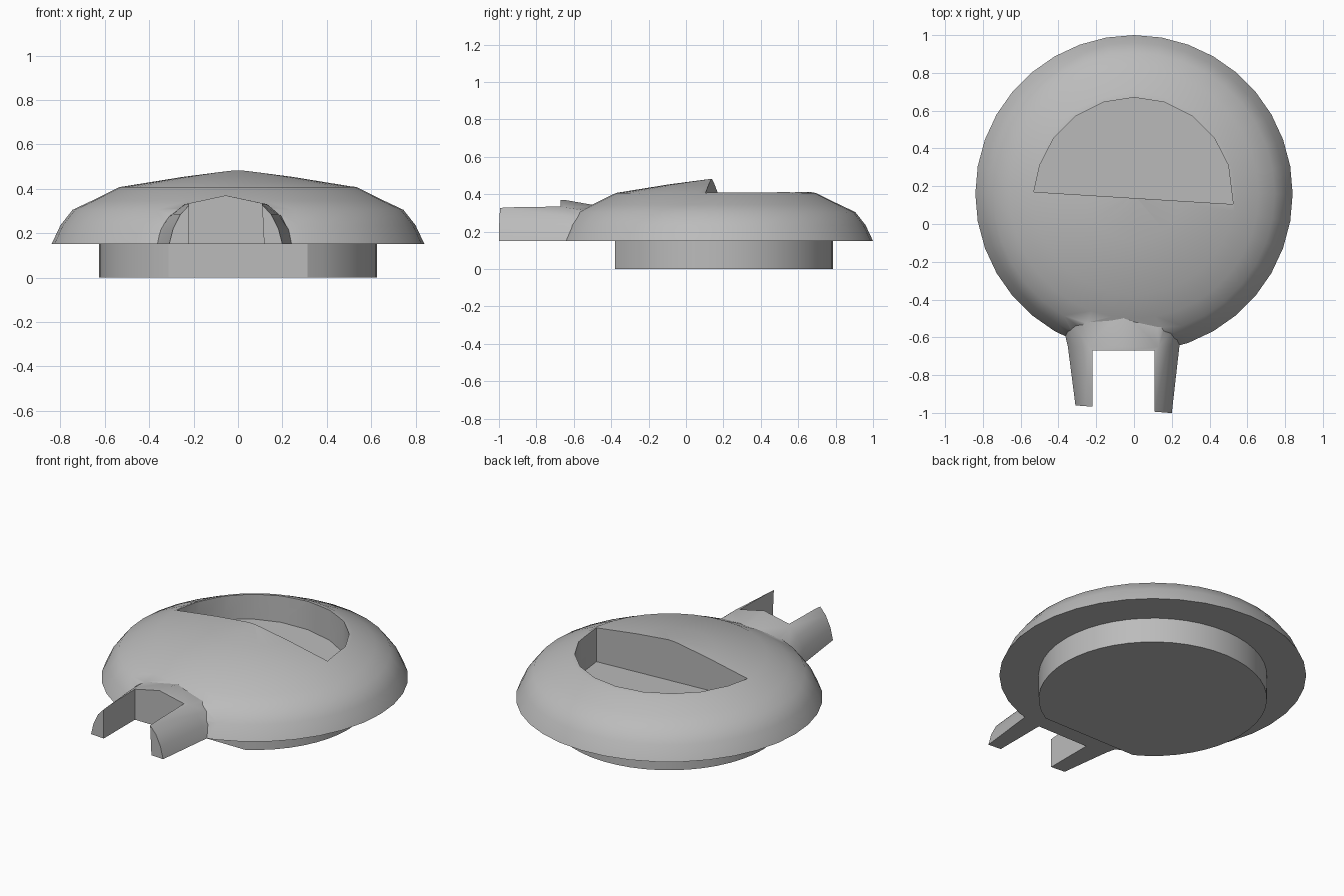
import bpy, bmesh
from math import sin, cos, pi, radians

cube = bpy.data.objects.get("Cube")
if cube:
    bpy.data.objects.remove(cube)

grey = bpy.data.materials.new("plain grey")
grey.use_nodes = True
COLOUR = (0.5, 0.5, 0.5, 1)
grey.diffuse_color = COLOUR
grey.node_tree.nodes["Principled BSDF"].inputs["Base Color"].default_value = COLOUR

CY = 0.16  # y of the shared disc centre


def loft(name, rings):
    """Closed solid bridging equal-length rings, capped at both ends."""
    bm = bmesh.new()
    loops = [[bm.verts.new(p) for p in ring] for ring in rings]
    n = len(loops[0])
    for a, b in zip(loops, loops[1:]):
        for i in range(n):
            j = (i + 1) % n
            bm.faces.new((a[i], a[j], b[j], b[i]))
    bm.faces.new(loops[0])
    bm.faces.new(loops[-1])
    bmesh.ops.recalc_face_normals(bm, faces=bm.faces)
    mesh = bpy.data.meshes.new(name)
    bm.to_mesh(mesh)
    bm.free()
    mesh.materials.append(grey)
    obj = bpy.data.objects.new(name, mesh)
    bpy.context.collection.objects.link(obj)
    return obj


def circle(r, z, n=36):
    return [(r * cos(2 * pi * i / n), CY + r * sin(2 * pi * i / n), z) for i in range(n)]


def combine(target, other, operation):
    """Apply a boolean and discard the helper object."""
    other.hide_render = True
    mod = target.modifiers.new("boolean", 'BOOLEAN')
    mod.object, mod.operation, mod.solver = other, operation, 'EXACT'
    graph = bpy.context.evaluated_depsgraph_get()
    result = bpy.data.meshes.new_from_object(target.evaluated_get(graph))
    target.modifiers.clear()
    target.data = result
    bpy.data.objects.remove(other)


def shade(obj):
    bpy.ops.object.select_all(action='DESELECT')
    obj.select_set(True)
    bpy.context.view_layer.objects.active = obj
    bpy.ops.object.shade_smooth_by_angle(angle=radians(32))


# Domed body, rising to a low peak
profile = [(0.84, 0.15), (0.80, 0.235), (0.745, 0.305), (0.66, 0.345),
           (0.535, 0.407), (0.25, 0.453), (0.03, 0.482)]
body = loft("domed_body", [circle(r, z) for r, z in profile])

# Arched front bracket, tapering forward
arch = [(-1, 0.15), (-0.93, 0.22), (-0.8, 0.285), (-0.63, 0.33), (0, 0.37),
        (0.63, 0.33), (0.8, 0.285), (0.93, 0.22), (1, 0.15)]


def bracket_ring(y, half, drop, slant=0):
    ring = []
    for u, z in arch:
        x = -0.055 + u * half
        ring.append((x, y - slant * x, 0.15 + (z - 0.15) * drop))
    return ring


bracket = loft("front_bracket", [bracket_ring(-0.40, 0.36, 0.8),
                                 bracket_ring(-0.50, 0.33, 0.88),
                                 bracket_ring(-0.65, 0.295, 1),
                                 bracket_ring(-0.985, 0.255, 1, 0.08)])
combine(body, bracket, 'UNION')

# Slot that leaves two prongs
slot = loft("slot_cutter", [[(-0.22, y, 0), (0.125, y, 0), (0.095, y, 0.6), (-0.22, y, 0.6)]
                            for y in (-0.67, -1.2)])
combine(body, slot, 'DIFFERENCE')

# Half-round pocket behind the peak, with a slightly tilted floor
outline = [(0.525 * cos(pi * i / 10), 0.15 + 0.52 * sin(pi * i / 10)) for i in range(11)]
outline[0], outline[-1] = (0.525, 0.105), (-0.53, 0.17)
pocket = loft("pocket_cutter", [[(x, y, 0.24 - 0.07 * x) for x, y in outline],
                                [(x, y, 0.7) for x, y in outline]])
combine(body, pocket, 'DIFFERENCE')
shade(body)

# Round foot with a flat front
foot = loft("round_foot", [[(x, max(y, -0.38), z) for x, y, z in circle(0.625, h, 48)]
                           for h in (0, 0.16)])
shade(foot)
